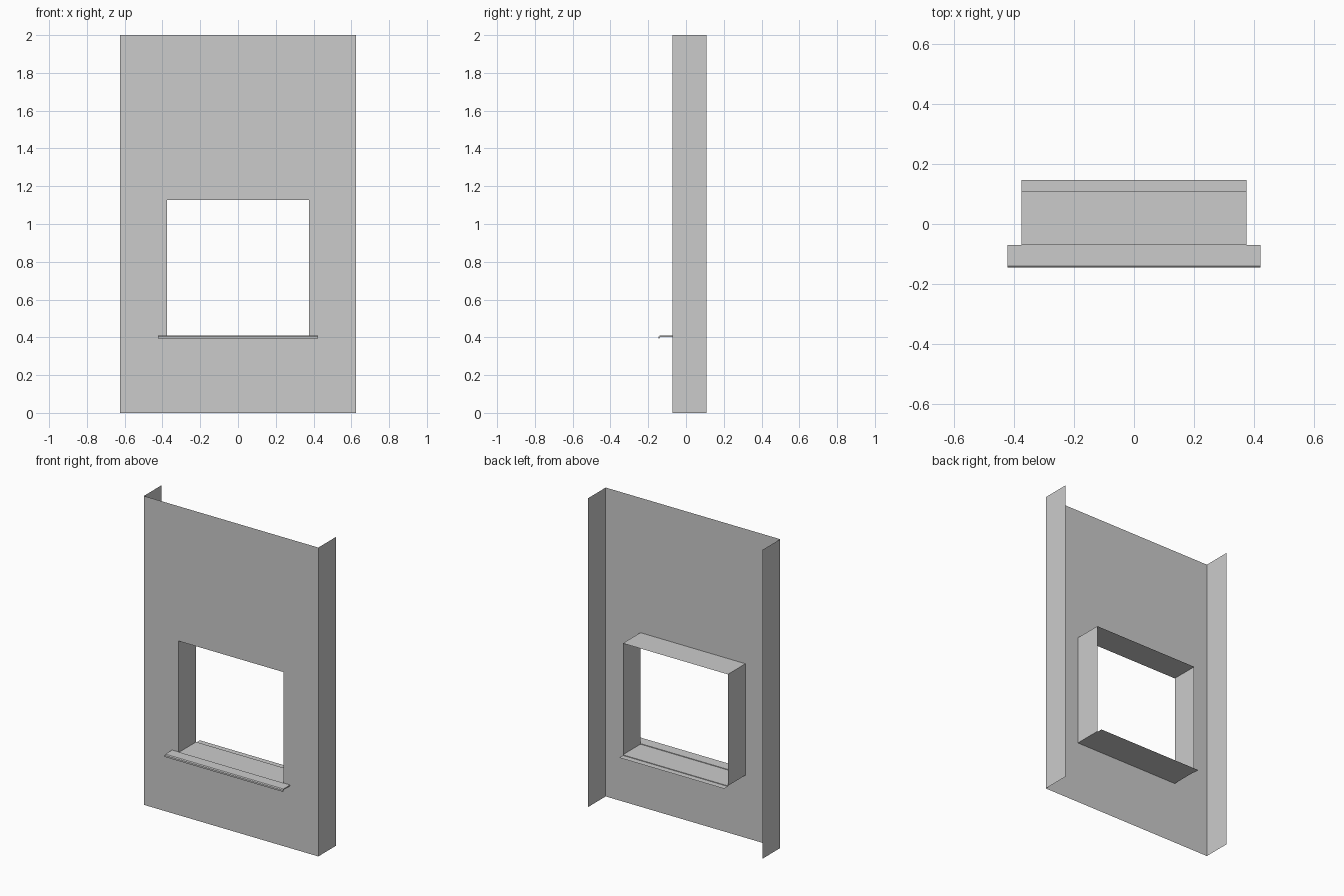
import bpy

if "Cube" in bpy.data.objects:
    bpy.data.objects.remove(bpy.data.objects["Cube"])

W, H = 0.625, 2.0              # panel half width, height
YF, YB, YE = -0.071, 0.109, 0.147   # panel front, reveal back, sill back
OX, Z0, Z1 = 0.376, 0.405, 1.127    # opening


def mesh_object(name, verts, faces):
    me = bpy.data.meshes.new(name)
    me.from_pydata(verts, [], faces)
    me.update()
    ob = bpy.data.objects.new(name, me)
    bpy.context.collection.objects.link(ob)
    return ob


def rect(x0, x1, z0, z1, y):
    return [(x0, y, z0), (x1, y, z0), (x1, y, z1), (x0, y, z1)]


# Front sheet with a rectangular opening
mesh_object("wall_panel", rect(-W, W, 0, H, YF) + rect(-OX, OX, Z0, Z1, YF),
            [(i, (i + 1) % 4, 4 + (i + 1) % 4, 4 + i) for i in range(4)])

# Side returns of the wall, outward facing
for name, s in (("left_return", -1), ("right_return", 1)):
    v = [(s * W, YF, 0), (s * W, YB, 0), (s * W, YB, H), (s * W, YF, H)]
    mesh_object(name, v, [(0, 1, 2, 3) if s > 0 else (3, 2, 1, 0)])

# Opening lining: two jambs and the head
mesh_object("window_reveal", rect(-OX, OX, Z0, Z1, YF) + rect(-OX, OX, Z0, Z1, YB),
            [(i, 4 + i, 4 + (i + 1) % 4, (i + 1) % 4) for i in (1, 2, 3)])

# Thin sill sheet with a small step behind the lining
prof = [(YF, Z0), (YB, Z0), (YB, Z0 - 0.004), (YE, Z0 - 0.004)]
verts = [(x, y, z) for y, z in prof for x in (-OX, OX)]
mesh_object("inner_sill", verts,
            [(2 * i, 2 * i + 2, 2 * i + 3, 2 * i + 1) for i in range(3)])

# Projecting sill nose: folded strip with a drip lip
SX = 0.423
prof = [(YF, 0.409), (-0.140, 0.409), (-0.146, 0.404), (-0.146, 0.393),
        (-0.140, 0.393), (-0.138, 0.402), (YF, 0.402)]
n = len(prof)
verts = [(x, y, z) for x in (-SX, SX) for y, z in prof]
faces = [(i, n + i, n + (i + 1) % n, (i + 1) % n) for i in range(n)]
faces += [tuple(range(n)), tuple(reversed(range(n, 2 * n)))]
nose = mesh_object("sill_nose", verts, faces)
nose.data.flip_normals()
